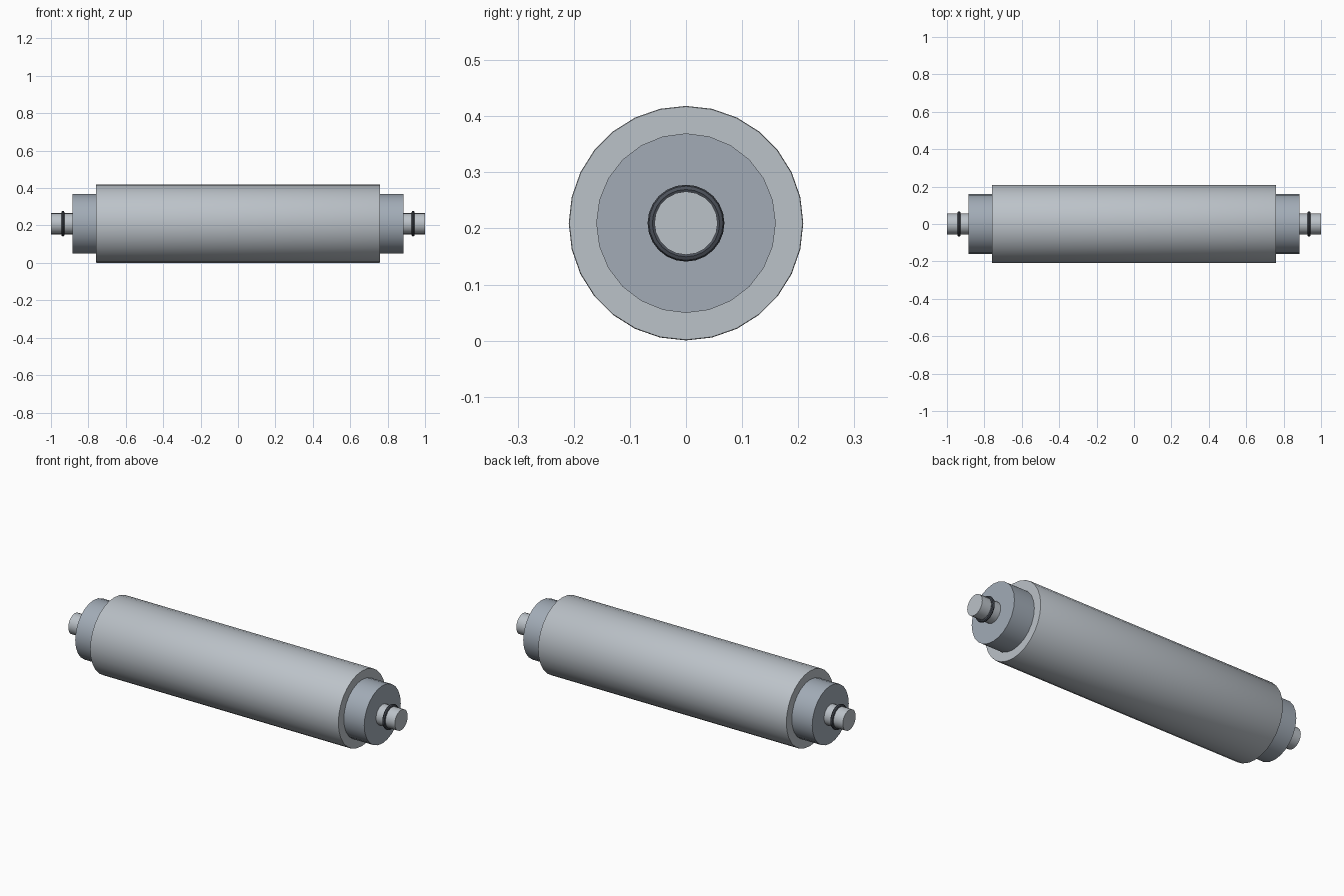
import bpy
import math

if "Cube" in bpy.data.objects:
    bpy.data.objects.remove(bpy.data.objects["Cube"])

CZ = 0.2095  # height of the roller axis


def mat(name, c):
    m = bpy.data.materials.new(name)
    m.diffuse_color = (*c, 1)
    m.use_nodes = True
    m.node_tree.nodes["Principled BSDF"].inputs["Base Color"].default_value = m.diffuse_color
    return m


def lathe(name, profile, n, material=None):
    """Revolve (x, radius) points around the x axis and cap both ends."""
    verts = [(x, r * math.sin(2 * math.pi * i / n), CZ + r * math.cos(2 * math.pi * i / n))
             for x, r in profile for i in range(n)]
    faces = [(k * n + i, (k + 1) * n + i, (k + 1) * n + (i + 1) % n, k * n + (i + 1) % n)
             for k in range(len(profile) - 1) for i in range(n)]
    last = (len(profile) - 1) * n
    faces += [tuple(range(n)), tuple(range(last + n - 1, last - 1, -1))]
    me = bpy.data.meshes.new(name)
    me.from_pydata(verts, [], [f[::-1] for f in faces])
    ob = bpy.data.objects.new(name, me)
    bpy.context.collection.objects.link(ob)
    finish(ob, material)
    return ob


def finish(ob, material):
    if material:
        ob.data.materials.append(material)
    bpy.ops.object.select_all(action='DESELECT')
    ob.select_set(True)
    bpy.context.view_layer.objects.active = ob
    # consistent outward normals
    bpy.ops.object.mode_set(mode='EDIT')
    bpy.ops.mesh.select_all(action='SELECT')
    bpy.ops.mesh.normals_make_consistent(inside=False)
    bpy.ops.object.mode_set(mode='OBJECT')
    bpy.ops.object.shade_smooth_by_angle(angle=math.radians(35))


steel = mat("light_steel", (0.50, 0.54, 0.58))
hub = mat("blue_grey_hub", (0.36, 0.41, 0.47))
dark = mat("dark_ring", (0.07, 0.08, 0.10))

# Main barrel with a very slight edge break
lathe("roller_barrel", [(-0.76, 0.2078), (-0.757, 0.209), (0.757, 0.209), (0.76, 0.2078)], 28, steel)

for side, s in (("left", -1), ("right", 1)):
    # Bearing housing
    lathe(side + "_bearing_housing", [(s * 0.75, 0.16), (s * 0.885, 0.16)], 24, hub)
    # Axle stub
    lathe(side + "_axle", [(s * 0.87, 0.0565), (s * 1.0, 0.0565)], 20, steel)
    # Retaining ring
    bpy.ops.mesh.primitive_torus_add(major_radius=0.060, minor_radius=0.0085,
                                     major_segments=24, minor_segments=8,
                                     location=(s * 0.936, 0, CZ),
                                     rotation=(0, math.pi / 2, 0))
    ring = bpy.context.object
    ring.name = side + "_retaining_ring"
    finish(ring, dark)
